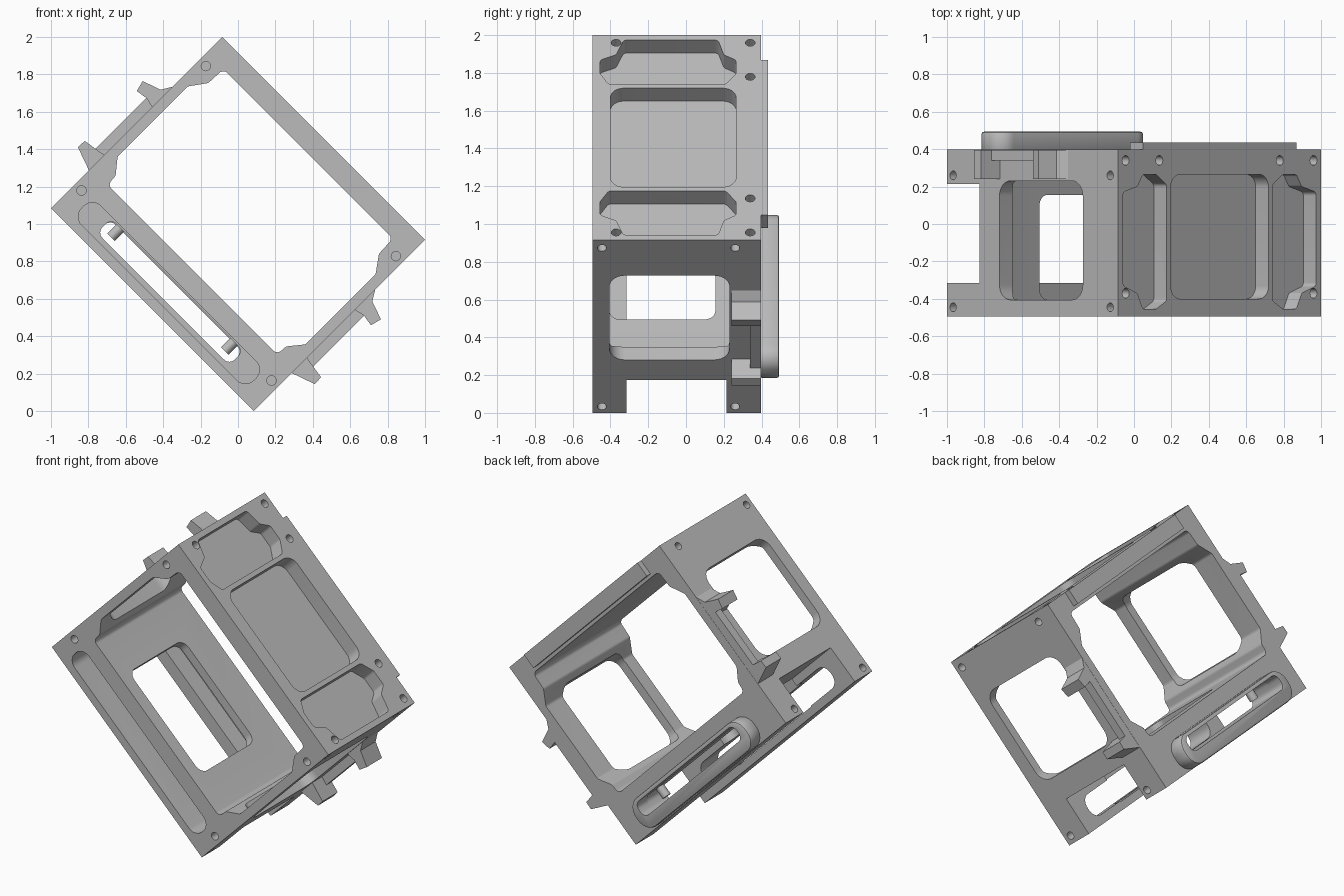
import bpy, bmesh, math
from mathutils import Vector, Matrix

cube = bpy.data.objects.get("Cube")
if cube:
    bpy.data.objects.remove(cube, do_unlink=True)

grey = bpy.data.materials.new("light_grey")
grey.use_nodes = True
GREY = (0.5, 0.5, 0.5, 1)
grey.diffuse_color = GREY
grey.node_tree.nodes["Principled BSDF"].inputs["Base Color"].default_value = GREY

A, B = 0.767, 0.647          # half length and half height of the housing
FRONT, BACK = -0.495, 0.397
parts, cutters = [], []


def rounded(pts, r, steps=6):
    """Fillet every corner of a 2D polygon."""
    out = []
    for i, p in enumerate(pts):
        p = Vector(p)
        d1 = (Vector(pts[i - 1]) - p).normalized()
        d2 = (Vector(pts[(i + 1) % len(pts)]) - p).normalized()
        half = d1.angle(d2) / 2
        t = r / math.tan(half)
        c = p + (d1 + d2).normalized() * r / math.sin(half)
        v1, v2 = p + d1 * t - c, p + d2 * t - c
        for k in range(steps + 1):
            out.append(c + v1.lerp(v2, k / steps).normalized() * r)
    return out


def rect(u0, u1, v0, v1, r=0.0):
    pts = [(u0, v0), (u1, v0), (u1, v1), (u0, v1)]
    return rounded(pts, r) if r else pts


def circle(u, v, r, n=16):
    return [(u + r * math.cos(2 * math.pi * k / n),
             v + r * math.sin(2 * math.pi * k / n)) for k in range(n)]


def prism(name, pts, axis, lo, hi, group=parts):
    """Extrude a 2D outline along x, y or z."""
    place = {"x": lambda u, v, w: (w, u, v),
             "y": lambda u, v, w: (u, w, v),
             "z": lambda u, v, w: (u, v, w)}[axis]
    bm = bmesh.new()
    base = bm.faces.new([bm.verts.new(place(p[0], p[1], lo)) for p in pts])
    ext = bmesh.ops.extrude_face_region(bm, geom=[base])
    verts = [g for g in ext["geom"] if isinstance(g, bmesh.types.BMVert)]
    bmesh.ops.translate(bm, verts=verts, vec=Vector(place(0, 0, hi - lo)))
    bmesh.ops.recalc_face_normals(bm, faces=bm.faces)
    mesh = bpy.data.meshes.new(name)
    bm.to_mesh(mesh)
    bm.free()
    mesh.materials.append(grey)
    ob = bpy.data.objects.new(name, mesh)
    bpy.context.collection.objects.link(ob)
    group.append(ob)
    return ob


def cut(pts, axis, lo, hi):
    ob = prism("cutter", pts, axis, lo, hi, cutters)
    ob.hide_render = True


def carve(target):
    """Subtract all waiting cutters from the target."""
    bpy.context.view_layer.objects.active = target
    for c in cutters:
        m = target.modifiers.new("cut", "BOOLEAN")
        m.operation, m.solver, m.object = "DIFFERENCE", "EXACT", c
        bpy.ops.object.modifier_apply(modifier=m.name)
        bpy.data.objects.remove(c, do_unlink=True)
    cutters.clear()


# Housing block
housing = prism("housing", rect(-A, A, -B, B), "y", FRONT, BACK)

# Main opening from front to back, wider along the middle of the end walls
half = [(0.64, -0.345), (0.645, -0.28), (0.71, -0.2), (0.71, 0.33),
        (0.645, 0.42), (0.64, 0.53)]
cut(rounded(half + [(-a, b) for a, b in reversed(half)], 0.03), "y", -1, 1)

# Channel under the floor and window through the floor
cut(rect(-0.315, 0.215, -1, -0.4), "x", -1, 1)
cut(rect(-0.37, 0.37, -0.405, 0.155, 0.06), "z", -0.6, 0)

# Long slots through the front and back legs of the channel
cut(rect(-0.65, 0.65, -0.595, -0.45, 0.065), "y", -1, -0.25)
cut(rect(-0.5, 0.5, -0.565, -0.46, 0.04), "y", 0.1, 1)

# End wall windows and their screw holes
for s in (-1, 1):
    lo, hi = sorted((s * 0.55, s * 1))
    cut(rect(-0.405, 0.23, -0.25, 0.38, 0.08), "x", lo, hi)
    lo, hi = sorted((s * 0.7, s * 1))
    for y in (-0.445, 0.26):
        for b in (-0.6, 0.587):
            cut(circle(y, b, 0.024), "x", lo, hi)

# Pockets in the cover plate
cut(rect(-0.37, 0.37, -0.4, 0.265, 0.07), "z", 0.55, 1)
pocket = [(0.4, -0.41), (0.48, -0.455), (0.58, -0.455), (0.62, -0.37), (0.73, -0.33),
          (0.73, 0.17), (0.62, 0.2), (0.58, 0.265), (0.48, 0.265), (0.4, 0.21)]
for s in (-1, 1):
    cut(rounded([(s * a, y) for a, y in pocket], 0.025), "z", 0.55, 1)
    for a, y in ((0.71, -0.37), (0.71, 0.34), (0.455, 0.34)):
        cut(circle(s * a, y, 0.026), "z", 0.57, 1)
    for b in (-0.465, 0.475):
        cut(circle(s * 0.718, b, 0.025), "y", -1, FRONT + 0.06)
carve(housing)

# Raised ring behind the back slot
prism("back_ring", rect(-0.56, 0.56, -B + 0.002, -0.44, 0.09), "y", 0.39, 0.493)
ring = parts[-1]
bev = ring.modifiers.new("edge", "BEVEL")
bev.width, bev.segments, bev.limit_method = 0.012, 2, "ANGLE"
bpy.context.view_layer.objects.active = ring
bpy.ops.object.modifier_apply(modifier="edge")
cut(rect(-0.5, 0.5, -0.565, -0.465, 0.04), "y", 0, 1)
carve(ring)

# Raised strip along the back edge of the cover plate
prism("back_strip", rect(-0.58, 0.58, 0.55, B), "y", 0.39, 0.435)

# Hook tabs, joining rails and guide pins at both ends
low_tab = [(0.74, -0.365), (0.767, -0.36), (0.895, -0.315), (0.893, -0.265),
           (0.825, -0.255), (0.74, -0.24)]
high_tab = [(0.74, 0.11), (0.82, 0.13), (0.885, 0.12), (0.9, 0.18),
            (0.8, 0.215), (0.767, 0.27), (0.74, 0.27)]
for s, side in ((-1, "right"), (1, "left")):
    for tab, level in ((low_tab, "lower"), (high_tab, "upper")):
        prism(f"{side}_{level}_tab", [(s * a, b) for a, b in tab], "y", 0.24, 0.396)
    lo, hi = sorted((s * 0.74, s * 0.822))
    prism(f"{side}_rail", rect(0.34, 0.396, -0.27, 0.15), "x", lo, hi)
    prism(f"{side}_guide_pin", circle(s * 0.43, 0.3, 0.028), "z", -0.53, -0.4)

# Stand the whole body on its long edge, turned by an eighth of a turn
turn = Matrix.Translation((0, 0, 1)) @ Matrix.Rotation(math.radians(45), 4, "Y")
for ob in parts:
    ob.data.transform(turn)
    bpy.ops.object.select_all(action="DESELECT")
    ob.select_set(True)
    bpy.context.view_layer.objects.active = ob
    bpy.ops.object.shade_smooth_by_angle(angle=math.radians(35))
